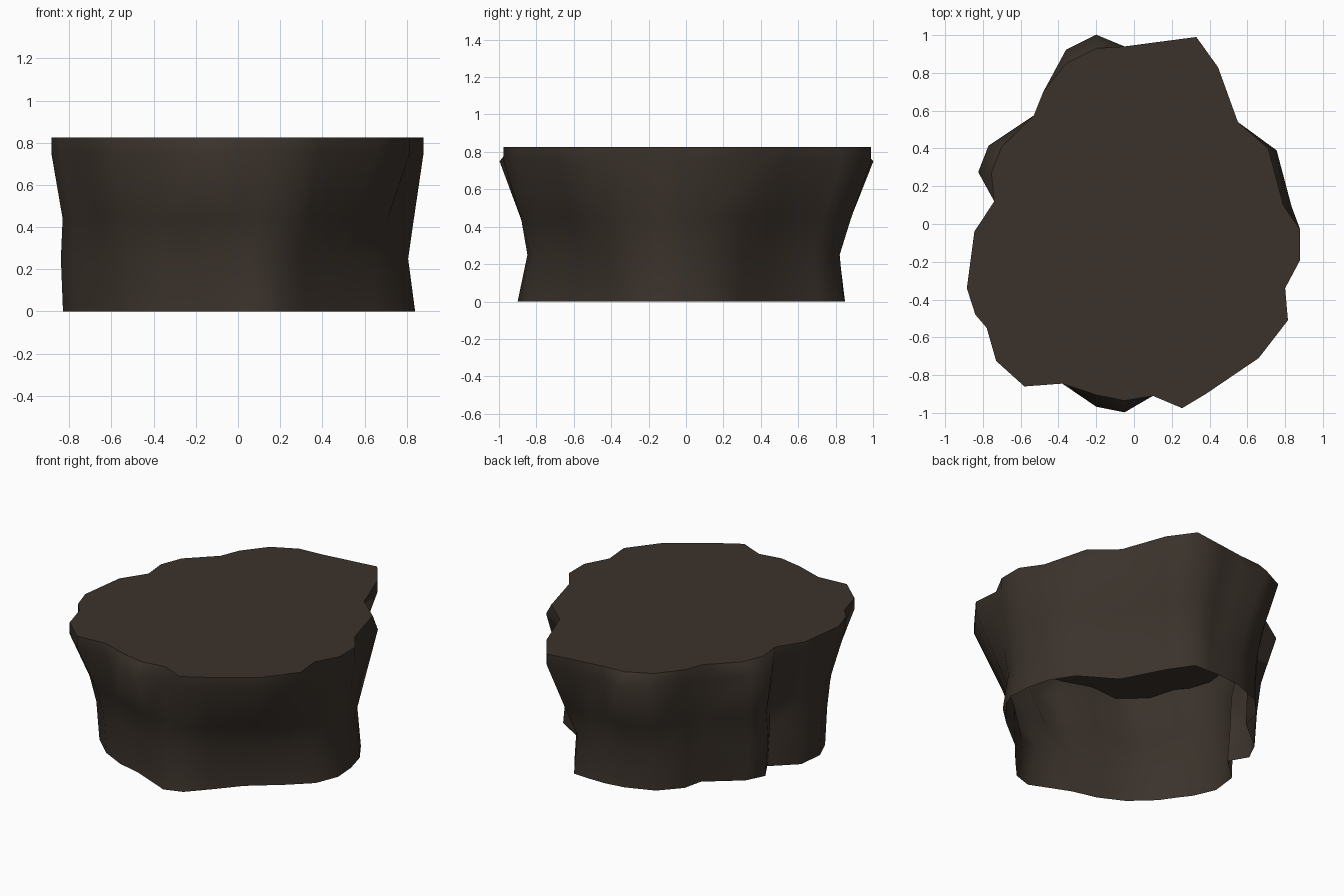
import bpy
import bmesh
import math

cube = bpy.data.objects.get("Cube")
if cube:
    bpy.data.objects.remove(cube, do_unlink=True)

HEIGHT = 0.825

# Outline of the flat top, walked clockwise from the back
rim = [(.33, .99), (.445, .83), (.55, .54), (.71, .4), (.79, .1), (.88, -.03),
       (.88, -.19), (.8, -.34), (.815, -.51), (.66, -.71), (.38, -.9),
       (.255, -.975), (.1, -.91), (-.05, -.935), (-.2, -.905), (-.38, -.845),
       (-.58, -.86), (-.73, -.725), (-.78, -.55), (-.84, -.48), (-.885, -.34),
       (-.845, -.04), (-.74, .12), (-.755, .27), (-.7, .41), (-.53, .575),
       (-.48, .7), (-.36, .85), (-.2, .93), (-.05, .94), (.1, .96)]

# Outline of the open foot, point for point below the rim
foot = [(.23, .845), (.33, .7), (.47, .43), (.7, .29), (.79, .15), (.83, 0),
        (.84, -.15), (.78, -.3), (.65, -.42), (.45, -.58), (.32, -.73),
        (.2, -.86), (.08, -.9), (-.06, -.84), (-.18, -.79), (-.34, -.75),
        (-.5, -.67), (-.64, -.54), (-.71, -.44), (-.77, -.36), (-.83, -.22),
        (-.81, -.05), (-.66, .09), (-.73, .21), (-.67, .33), (-.46, .5),
        (-.43, .63), (-.31, .76), (-.13, .83), (0, .85), (.12, .85)]

# Lobes that swell out just below the rim: first point and outward push
shoulder = list(rim)
for first, push_x, push_y in [(3, .045, -.01), (13, 0, -.062),
                              (23, -.07, .005), (27, 0, .072)]:
    for i in (first, first + 1):
        x, y = rim[i]
        shoulder[i] = (x + push_x, y + push_y)


def blend(amount, scale_x, scale_y, drift):
    """Mix shoulder and foot, then pinch and shift the result sideways."""
    return [((a[0] + (b[0] - a[0]) * amount) * scale_x + drift,
             (a[1] + (b[1] - a[1]) * amount) * scale_y)
            for a, b in zip(shoulder, foot)]


# Wall sections from the rim down to the foot, with a pinched waist
sections = [
    (HEIGHT, rim),
    (0.75, shoulder),
    (0.44, blend(0.5, 0.97, 0.96, 0.0)),
    (0.25, blend(0.8, 0.975, 0.94, -0.02)),
    (0.0, foot),
]

# Loft the wall and close the top; the foot stays open
bm = bmesh.new()
rings = [[bm.verts.new((x, y, z)) for x, y in outline]
         for z, outline in sections]
count = len(rim)
for upper, lower in zip(rings, rings[1:]):
    for i in range(count):
        j = (i + 1) % count
        bm.faces.new((upper[i], upper[j], lower[j], lower[i]))
bm.faces.new(list(reversed(rings[0])))

mesh = bpy.data.meshes.new("stump")
bm.to_mesh(mesh)
bm.free()
stump = bpy.data.objects.new("stump", mesh)
bpy.context.collection.objects.link(stump)

# One dark brown colour all over
brown = bpy.data.materials.new("dark_brown")
color = (0.043, 0.032, 0.024, 1.0)
brown.diffuse_color = color
brown.use_nodes = True
shader = next(n for n in brown.node_tree.nodes if n.type == 'BSDF_PRINCIPLED')
shader.inputs["Base Color"].default_value = color
shader.inputs["Roughness"].default_value = 0.9
mesh.materials.append(brown)

# Soft wall with a crisp rim all the way round
bpy.ops.object.select_all(action='DESELECT')
stump.select_set(True)
bpy.context.view_layer.objects.active = stump
bpy.ops.object.shade_smooth_by_angle(angle=math.radians(70))
for edge in mesh.edges:
    if all(mesh.vertices[v].co.z > HEIGHT - 0.01 for v in edge.vertices):
        edge.use_edge_sharp = True
